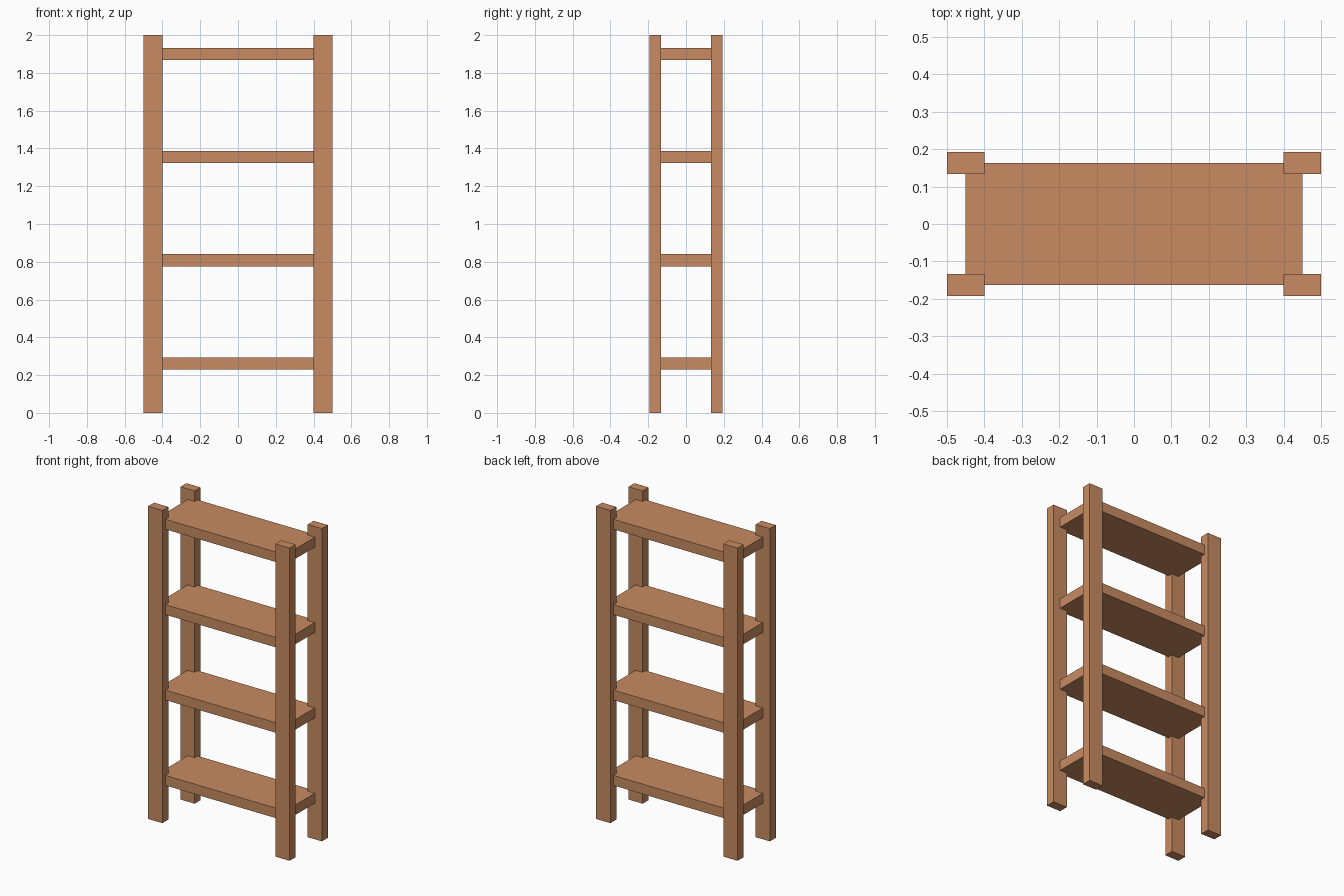
import bpy

if "Cube" in bpy.data.objects:
    bpy.data.objects.remove(bpy.data.objects["Cube"])

POST_X, POST_Y = 0.45, 0.163      # post centres, also the shelf corners
POST_SIZE = (0.10, 0.06, 2.0)
SHELF_SIZE = (2 * POST_X, 2 * POST_Y, 0.064)
SHELF_COUNT, FIRST_SHELF_Z, SHELF_STEP = 4, 0.262, 0.546

wood = bpy.data.materials.new("wood")
wood.diffuse_color = (0.58, 0.26, 0.12, 1.0)
wood.use_nodes = True
wood.node_tree.nodes["Principled BSDF"].inputs["Base Color"].default_value = wood.diffuse_color


def box(name, centre, size):
    bpy.ops.mesh.primitive_cube_add(size=1, location=centre)
    obj = bpy.context.object
    obj.name = name
    obj.scale = size
    bpy.ops.object.transform_apply(location=False, rotation=False, scale=True)
    obj.data.materials.append(wood)
    return obj


# Four corner posts
for y_side, depth in ((-1, "front"), (1, "back")):
    for x_side, side in ((-1, "left"), (1, "right")):
        box(f"{depth}_{side}_post",
            (x_side * POST_X, y_side * POST_Y, POST_SIZE[2] / 2), POST_SIZE)

# Evenly spaced shelves, corners set into the posts
for i in range(SHELF_COUNT):
    box(f"shelf_{i + 1}", (0, 0, FIRST_SHELF_Z + i * SHELF_STEP), SHELF_SIZE)
